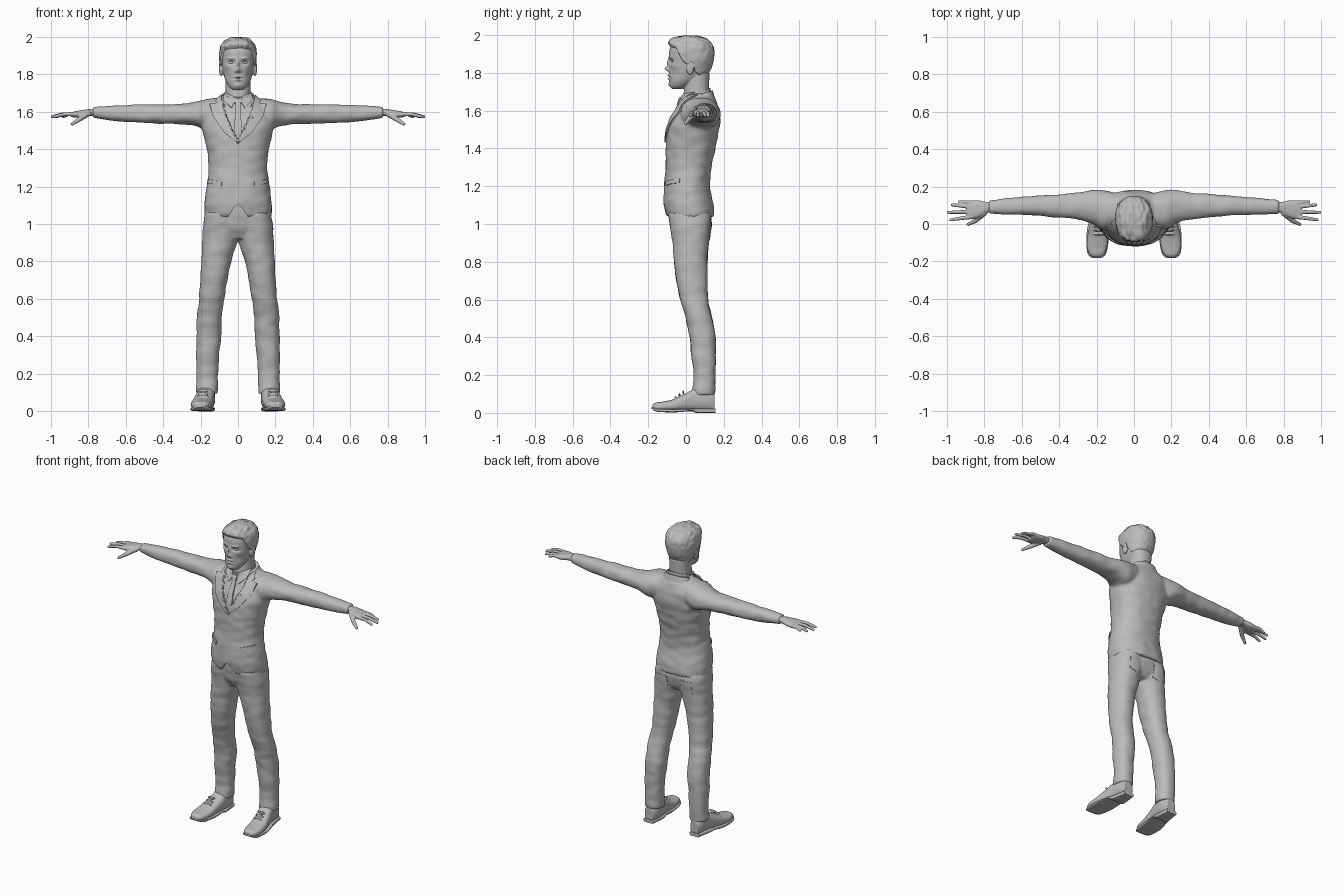
import bpy, bmesh, math
from mathutils import Vector, Matrix, noise
from mathutils.bvhtree import BVHTree

cube = bpy.data.objects.get("Cube")
if cube:
    bpy.data.objects.remove(cube, do_unlink=True)

grey = bpy.data.materials.new("plain_grey")
grey.use_nodes = True
grey.diffuse_color = (0.5, 0.5, 0.5, 1)
grey.node_tree.nodes["Principled BSDF"].inputs["Base Color"].default_value = (0.5, 0.5, 0.5, 1)


def loft(bm, axis, sections, power=2.2, n=40, steps=4):
    """Smooth closed loft; each section is a position and the bounds on the other two axes."""
    a, b = [i for i in range(3) if i != axis]
    last, rows = len(sections) - 1, []
    for i in range(last):
        p = [sections[min(max(i + k, 0), last)] for k in (-1, 0, 1, 2)]
        for j in range(steps + (i == last - 1)):
            t = j / steps
            rows.append([q1 + 0.5 * t * (q2 - q0 + t * (2 * q0 - 5 * q1 + 4 * q2 - q3
                         + t * (3 * (q1 - q2) + q3 - q0))) for q0, q1, q2, q3 in zip(*p)])
    rings = []
    for pos, a0, a1, b0, b1 in rows:
        ring = []
        for k in range(n):
            c, s = math.cos(math.tau * k / n), math.sin(math.tau * k / n)
            co = Vector()
            co[axis] = pos
            co[a] = (a0 + a1) / 2 + (a1 - a0) / 2 * math.copysign(abs(c) ** (2 / power), c)
            co[b] = (b0 + b1) / 2 + (b1 - b0) / 2 * math.copysign(abs(s) ** (2 / power), s)
            ring.append(bm.verts.new(co))
        rings.append(ring)
    for r, q in zip(rings, rings[1:]):
        for k in range(n):
            bm.faces.new((r[k - 1], r[k], q[k], q[k - 1]))
    bm.faces.new(rings[0])
    bm.faces.new(rings[-1])


def ellipsoid(bm, centre, radii, detail=3):
    m = Matrix.Translation(centre) @ Matrix.Diagonal((*radii, 1))
    bmesh.ops.create_icosphere(bm, subdivisions=detail, radius=1, matrix=m)


def chain(bm, points, r0, r1, count=10):
    """Tapered round rod along a path of points."""
    total = (len(points) - 1) * count
    for i in range(total + 1):
        k = min(i // count, len(points) - 2)
        p = Vector(points[k]).lerp(Vector(points[k + 1]), i / count - k)
        r = r0 + (r1 - r0) * i / total
        ellipsoid(bm, p, (r, r, r), 2)


def make(name, bm):
    bmesh.ops.recalc_face_normals(bm, faces=bm.faces)
    me = bpy.data.meshes.new(name)
    bm.to_mesh(me)
    bm.free()
    ob = bpy.data.objects.new(name, me)
    bpy.context.collection.objects.link(ob)
    return finish(ob)


def finish(ob, angle=50):
    me = ob.data
    me.materials.clear()
    me.materials.append(grey)
    me.shade_smooth()
    me.set_sharp_from_angle(angle=math.radians(angle))
    return ob


def bake(ob):
    bpy.context.view_layer.update()
    dg = bpy.context.evaluated_depsgraph_get()
    me = bpy.data.meshes.new_from_object(ob.evaluated_get(dg))
    ob.modifiers.clear()
    ob.data = me
    return finish(ob)


def fuse(name, bm, voxel=0, smooth=4, mirror=False):
    """Mirror the parts, melt them into one skin and relax it."""
    ob = make(name, bm)
    if mirror:
        ob.modifiers.new("mirror", "MIRROR").use_mirror_merge = False
    if voxel:
        m = ob.modifiers.new("melt", "REMESH")
        m.mode, m.voxel_size = "VOXEL", voxel
        m = ob.modifiers.new("relax", "SMOOTH")
        m.factor, m.iterations = 0.5, smooth
    return bake(ob)


def interp(x, pts):
    for (x0, y0), (x1, y1) in zip(pts, pts[1:]):
        if x <= x1:
            return y0 + (y1 - y0) * max(0, (x - x0) / (x1 - x0))
    return pts[-1][1]


def folds(ob, amp, scale):
    moves = [v.normal * amp * noise.noise(v.co * Vector(scale)) for v in ob.data.vertices]
    for v, d in zip(ob.data.vertices, moves):
        v.co += d


def sym(rows):
    return [(z, -rx, rx, y0, y1) for z, rx, y0, y1 in rows]


# Jacket: body and sleeves
bm = bmesh.new()
loft(bm, 2, sym([(1.04, .178, -.105, .15), (1.1, .181, -.118, .146), (1.17, .173, -.118, .13),
                 (1.22, .164, -.114, .126), (1.3, .157, -.108, .135), (1.4, .166, -.108, .156),
                 (1.48, .184, -.103, .172), (1.54, .195, -.09, .18), (1.6, .185, -.06, .178),
                 (1.64, .15, -.04, .165), (1.67, .11, -.025, .15), (1.69, .08, -.01, .135)]), 2.3)
loft(bm, 0, [(.05, 0, .15, 1.52, 1.675), (.16, -.03, .18, 1.5, 1.667), (.22, 0, .182, 1.52, 1.653),
             (.3, .024, .168, 1.532, 1.64), (.5, .043, .152, 1.538, 1.638),
             (.65, .049, .14, 1.55, 1.633), (.775, .053, .127, 1.567, 1.626)])
jacket = fuse("jacket", bm, .008, 5, True)
folds(jacket, .004, (14, 14, 22))
opening = [(1.43, 0), (1.59, .07), (1.7, .085)]
for v in jacket.data.vertices:
    if v.co.z > 1.43 and v.co.y < .03 and abs(v.co.x) < interp(v.co.z, opening):
        v.co.y += .009

# Curved-away hem at the front of the jacket
bm = bmesh.new()
wedge = [bm.verts.new((x, -.3, z)) for x, z in ((-.065, 1.02), (.065, 1.02), (.02, 1.09), (0, 1.105), (-.02, 1.09))]
front = bm.faces.new(wedge)
side = bmesh.ops.extrude_face_region(bm, geom=[front])["geom"]
bmesh.ops.translate(bm, vec=(0, .208, 0), verts=[g for g in side if isinstance(g, bmesh.types.BMVert)])
cutter = make("hem_cutter", bm)
cutter.hide_render = True
cut = jacket.modifiers.new("hem", "BOOLEAN")
cut.operation, cut.object = "DIFFERENCE", cutter
bake(jacket)
bpy.data.objects.remove(cutter, do_unlink=True)

# Collars, sloping down to the front
collars = []
for name, rows in (("shirt_collar", [(1.62, .09, -.04, .142), (1.66, .078, -.03, .134), (1.7, .072, -.022, .13)]),
                   ("jacket_collar", [(1.62, .115, .02, .158), (1.65, .098, .03, .15), (1.682, .084, .035, .142)])):
    bm = bmesh.new()
    loft(bm, 2, sym(rows))
    for v in bm.verts:
        v.co.z += .3 * (v.co.y - .06)
    collars.append(make(name, bm))

# Trousers: hips and legs
bm = bmesh.new()
loft(bm, 2, sym([(.92, .13, -.055, .1), (1, .18, -.088, .135), (1.11, .165, -.1, .12)]))
loft(bm, 2, [(.095, .108, .224, .034, .153), (.2, .106, .223, .04, .156), (.3, .1, .223, .029, .158),
             (.4, .09, .221, .019, .158), (.5, .087, .22, -.001, .139), (.6, .074, .208, -.031, .117),
             (.7, .056, .201, -.051, .113), (.8, .037, .197, -.063, .114), (.9, .006, .191, -.071, .121),
             (1, -.01, .186, -.087, .134), (1.06, -.01, .175, -.095, .13)])
trousers = fuse("trousers", bm, .008, 5, True)
folds(trousers, .004, (12, 12, 20))


def plate(name, outline, targets, thick, view=-1):
    """Cut-out panel laid onto the targets from the front (-1) or back (1)."""
    both = bmesh.new()
    for t in targets:
        both.from_mesh(t.data)
    tree = BVHTree.FromBMesh(both)
    both.free()
    bm = bmesh.new()
    bm.faces.new([bm.verts.new((x, view, z)) for x, z in outline])
    bmesh.ops.triangulate(bm, faces=bm.faces)
    for _ in range(4):
        bmesh.ops.subdivide_edges(bm, edges=bm.edges, cuts=1, use_grid_fill=True)
    for v in bm.verts:
        hit = tree.ray_cast(v.co, Vector((0, -view, 0)))[0]
        v.co = hit if hit else tree.find_nearest(Vector((v.co.x, 0, v.co.z)))[0]
    ob = make(name, bm)
    m = ob.modifiers.new("thickness", "SOLIDIFY")
    m.thickness, m.offset = 2 * thick, 0
    return bake(ob)


# Lapels, collar points, pockets
for s, label in ((1, "left"), (-1, "right")):
    def flip(pts):
        return [(s * x, z) for x, z in pts]
    plate(label + "_lapel", flip([(.088, 1.685), (.118, 1.655), (.112, 1.64), (.152, 1.638), (.13, 1.57),
                                  (.075, 1.49), (0, 1.43), (.04, 1.51), (.072, 1.59)]), [jacket], .008)
    plate(label + "_collar_point", flip([(.006, 1.667), (.072, 1.7), (.078, 1.66), (.036, 1.618)]),
          [jacket, collars[0]], .007)
    plate(label + "_pocket_flap", flip([(.085, 1.225), (.155, 1.24), (.157, 1.217), (.087, 1.203)]), [jacket], .006)
    plate(label + "_back_pocket", flip([(.05, 1.01), (.13, 1.01), (.13, .93), (.09, .915), (.05, .93)]),
          [trousers], .003, 1)

# Tie
plate("tie_blade", [(-.011, 1.64), (.011, 1.64), (.023, 1.48), (0, 1.435), (-.023, 1.48)],
      [jacket, collars[0]], .008)
plate("tie_knot", [(-.02, 1.668), (.02, 1.668), (.012, 1.628), (-.012, 1.628)], [jacket, collars[0]], .014)

# Head with ears and neck, then face features pushed in or out
skull = sym([(1.715, .026, -.075, -.02), (1.73, .046, -.084, .01), (1.76, .065, -.089, .06),
             (1.8, .078, -.09, .11), (1.84, .086, -.09, .13), (1.88, .091, -.09, .14), (1.92, .091, -.088, .14),
             (1.95, .084, -.076, .128), (1.975, .062, -.05, .1), (1.988, .028, -.01, .06)])
bm = bmesh.new()
loft(bm, 2, skull)
loft(bm, 2, sym([(1.62, .075, -.02, .14), (1.7, .066, -.012, .123), (1.8, .068, 0, .125)]))
for s in (1, -1):
    ellipsoid(bm, (s * .09, .022, 1.825), (.012, .02, .036))
    ellipsoid(bm, (s * .097, .03, 1.838), (.006, .018, .022))
head = fuse("head", bm, .0035, 6)
features = [(0, 1.852, .008, .022, -.012), (0, 1.822, .011, .012, -.022), (.013, 1.815, .007, .006, -.009),
            (.035, 1.862, .017, .01, .014), (.036, 1.884, .022, .006, -.006), (0, 1.786, .02, .005, -.009),
            (0, 1.768, .017, .005, -.008), (0, 1.777, .024, .003, .006), (0, 1.738, .02, .012, -.007),
            (.058, 1.795, .018, .025, .006), (.056, 1.838, .016, .012, -.004)]
for v in head.data.vertices:
    x, y, z = v.co
    if y < 0 and z > 1.72:
        v.co.y += min(1, -y / .04) * sum(
            d * math.exp(-((abs(x) - fx) / sx) ** 2 - ((z - fz) / sz) ** 2) for fx, fz, sx, sz, d in features)
bm = bmesh.new()
ellipsoid(bm, (.035, -.063, 1.861), (.016, .013, .009))
fuse("eyes", bm, mirror=True)

# Short wavy hair grown from the skull
bm = bmesh.new()
loft(bm, 2, skull)
hair = fuse("hair", bm, .004, 6)
hairline = [(-.1, 1.94), (-.05, 1.925), (-.02, 1.86), (.01, 1.835), (.04, 1.82), (.06, 1.785), (.13, 1.755)]
bm = bmesh.new()
bm.from_mesh(hair.data)
bm.normal_update()
height = {v: v.co.z - interp(v.co.y, hairline) for v in bm.verts}
bare = [f for f in bm.faces if all(height[v] < -.02 for v in f.verts)]
for v, n in [(v, v.normal.copy()) for v in bm.verts]:
    grow = min(max(height[v] / .012, 0), 1)
    top = min(max((v.co.z - 1.9) / .06, 0), 1)
    wave = noise.noise(v.co * Vector((60, 25, 35))) * (.003 + .005 * top)
    quiff = math.exp(-((v.co.y + .07) / .03) ** 2) * top
    v.co += n * (-.005 + grow * (.014 + wave)) + Vector((0, -.01, .008)) * quiff * grow
bmesh.ops.delete(bm, geom=bare, context="FACES")
bm.to_mesh(hair.data)
bm.free()
finish(hair)

# Hands
bm = bmesh.new()
loft(bm, 0, [(.74, .064, .115, 1.576, 1.616), (.79, .06, .118, 1.577, 1.614), (.83, .035, .126, 1.57, 1.608),
             (.865, .027, .125, 1.567, 1.602), (.89, .03, .118, 1.572, 1.596)], 2.6)
for root, tip, x in ((.114, .118, .932), (.091, .102, .97), (.065, .062, .992), (.038, .022, .978)):
    chain(bm, [(.865, root, 1.586), ((.875 + x) / 2, (root + tip) / 2, 1.586), (x, tip, 1.573)], .0125, .0085)
chain(bm, [(.8, .06, 1.59), (.845, .018, 1.56), (.885, -.002, 1.533)], .018, .009)
fuse("hands", bm, .004, 2, True)

# Shoes with laces, and soles with heels
bm = bmesh.new()
loft(bm, 1, [(-.178, .18, .218, .022, .042), (-.162, .158, .238, .01, .054), (-.12, .143, .252, .008, .06),
             (-.06, .136, .248, .008, .074), (0, .13, .234, .008, .104), (.05, .124, .222, .008, .13),
             (.11, .123, .214, .008, .13), (.152, .138, .202, .008, .1)], 2.5)
for y in (-.055, -.035, -.015):
    ellipsoid(bm, (.187, y, .122 + y * .75), (.03, .005, .009))
fuse("shoes", bm, .004, 2, True)
bm = bmesh.new()
loft(bm, 1, [(-.182, .172, .224, .022, .032), (-.15, .146, .25, .006, .022), (-.05, .131, .253, .003, .02),
             (.03, .127, .236, .01, .022), (.055, .124, .224, 0, .024), (.156, .134, .206, 0, .024)], 5)
fuse("soles", bm, mirror=True)
